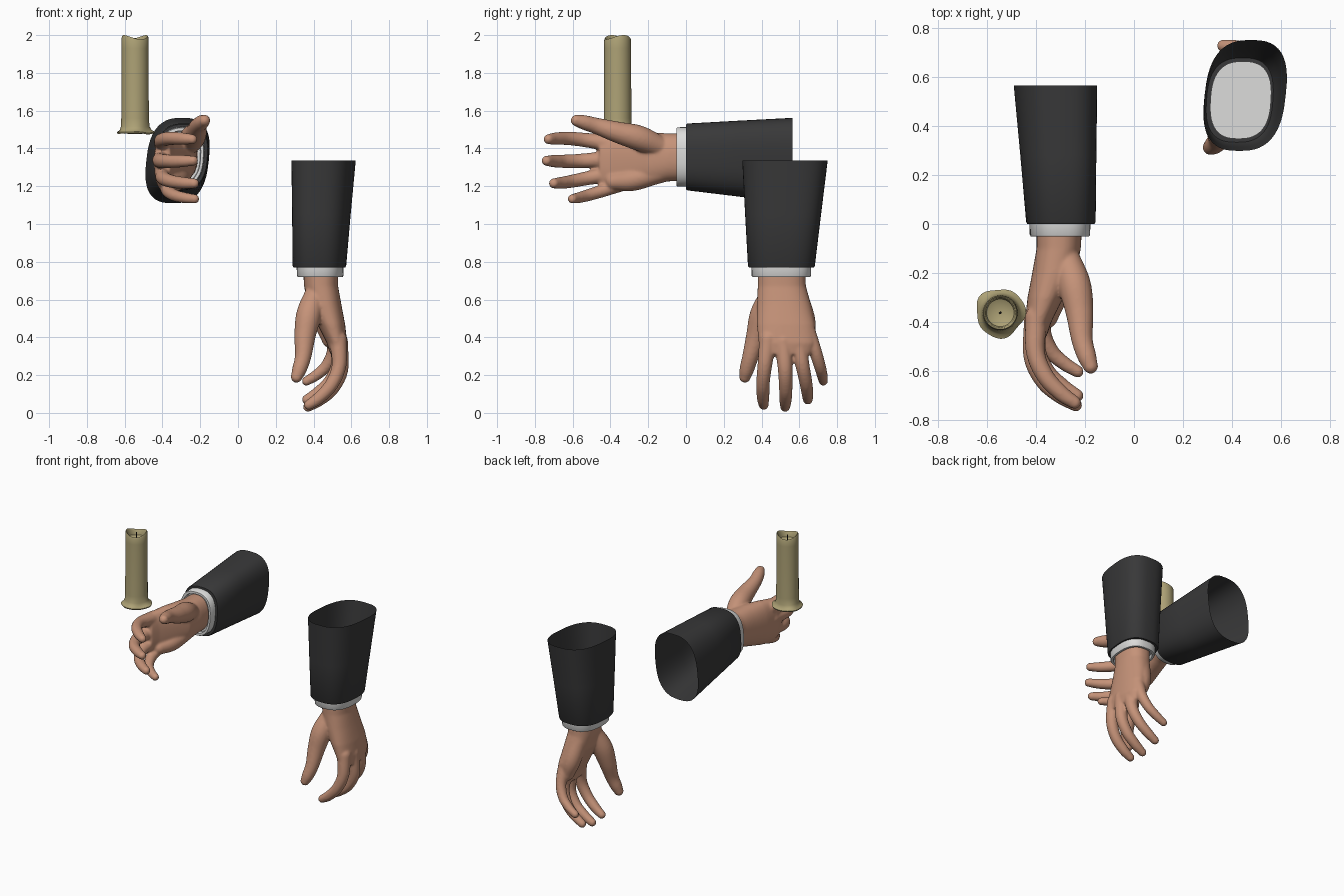
import bpy, bmesh, math
from mathutils import Vector

if "Cube" in bpy.data.objects:
    bpy.data.objects.remove(bpy.data.objects["Cube"])


def material(name, rgb):
    m = bpy.data.materials.new(name)
    m.use_nodes = True
    m.diffuse_color = (*rgb, 1)
    bsdf = m.node_tree.nodes["Principled BSDF"]
    bsdf.inputs["Base Color"].default_value = (*rgb, 1)
    bsdf.inputs["Roughness"].default_value = 0.7
    return m


SKIN = material("skin", (0.56, 0.29, 0.19))
CLOTH = material("black cloth", (0.04, 0.04, 0.041))
WHITE = material("white cuff", (0.72, 0.72, 0.71))
WAX = material("wax", (0.42, 0.36, 0.18))
WICK = material("dark wick", (0.02, 0.018, 0.015))


def finish(name, bm, mat, place=None):
    """Move the mesh into the world, fix normals and shade it."""
    if place:
        for v in bm.verts:
            v.co = place(v.co)
    bmesh.ops.recalc_face_normals(bm, faces=bm.faces)
    me = bpy.data.meshes.new(name)
    bm.to_mesh(me)
    bm.free()
    me.materials.append(mat)
    me.shade_smooth()
    me.set_sharp_from_angle(angle=math.radians(40))
    ob = bpy.data.objects.new(name, me)
    bpy.context.collection.objects.link(ob)
    return ob


def skin_rings(bm, rings, cap_start=True, cap_end=True):
    loops = [[bm.verts.new(p) for p in ring] for ring in rings]
    n = len(loops[0])
    for a, b in zip(loops, loops[1:]):
        for i in range(n):
            j = (i + 1) % n
            bm.faces.new((a[i], a[j], b[j], b[i]))
    if cap_start:
        bm.faces.new(loops[0])
    if cap_end:
        bm.faces.new(loops[-1])


# Local arm axes: x = toward fingertips, y = toward thumb, z = toward palm
def section(d, t0, t1, p0, p1, power=2.0, shear=0.0, n=48):
    ring = []
    for i in range(n):
        a = math.tau * i / n
        c, s = math.cos(a), math.sin(a)
        u = math.copysign(abs(c) ** (2 / power), c)
        v = math.copysign(abs(s) ** (2 / power), s)
        half = (p1 - p0) / 2
        p = (p0 + p1) / 2 + half * (v * (1 - shear) + u * shear)
        ring.append(Vector((d, (t0 + t1) / 2 + u * (t1 - t0) / 2, p)))
    return ring


def spline(points, steps=8):
    """Catmull-Rom through (d, t, p, radius) points."""
    pts = [Vector(p) for p in points]
    pts = [2 * pts[0] - pts[1]] + pts + [2 * pts[-1] - pts[-2]]
    out = []
    for a, b, c, d in zip(pts, pts[1:], pts[2:], pts[3:]):
        for k in range(steps):
            t = k / steps
            out.append(0.5 * (2 * b + (c - a) * t + (2 * a - 5 * b + 4 * c - d) * t ** 2
                              + (3 * b - a - 3 * c + d) * t ** 3))
    return out + [pts[-2]]


def digit(bm, points, n=20):
    """Rounded, tapered tube along a path."""
    path = spline(points)
    rings = []
    for i, q in enumerate(path):
        along = (path[min(i + 1, len(path) - 1)] - path[max(i - 1, 0)]).to_3d().normalized()
        side = along.cross(Vector((0, 1, 0))).normalized()
        up = side.cross(along)
        r = q.w + 0.002
        rings.append([q.to_3d() + r * (math.cos(math.tau * k / n) * side
                                       + math.sin(math.tau * k / n) * up) for k in range(n)])
    skin_rings(bm, rings)
    for q in (path[0], path[-1]):
        ball = bmesh.ops.create_icosphere(bm, subdivisions=3, radius=q.w + 0.002)
        bmesh.ops.translate(bm, verts=ball["verts"], vec=q.to_3d())


PALM = [(0.02, -0.125, 0.125, -0.10, 0.085), (0.10, -0.13, 0.125, -0.10, 0.08),
        (0.20, -0.158, 0.13, -0.118, 0.06), (0.30, -0.178, 0.13, -0.137, 0.01),
        (0.40, -0.18, 0.12, -0.148, -0.04), (0.46, -0.155, 0.11, -0.14, -0.06)]
DIGITS = [
    # thumb with its fleshy base
    [(0.14, 0.055, 0.02, 0.055), (0.25, 0.10, 0.055, 0.065), (0.36, 0.13, 0.075, 0.055),
     (0.47, 0.163, 0.085, 0.042), (0.54, 0.183, 0.105, 0.037), (0.58, 0.193, 0.12, 0.029)],
    # heel of the palm
    [(0.14, -0.08, 0.0, 0.055), (0.28, -0.12, -0.03, 0.058), (0.38, -0.13, -0.06, 0.045)],
    # index, middle, ring, little finger
    [(0.38, 0.07, -0.10, 0.045), (0.52, 0.088, -0.105, 0.037), (0.62, 0.098, -0.065, 0.034),
     (0.69, 0.097, 0.0, 0.031), (0.728, 0.094, 0.055, 0.025)],
    [(0.39, -0.01, -0.105, 0.045), (0.54, -0.02, -0.115, 0.037), (0.64, -0.023, -0.07, 0.034),
     (0.70, -0.022, -0.003, 0.031), (0.738, -0.02, 0.06, 0.025)],
    [(0.38, -0.085, -0.098, 0.043), (0.51, -0.11, -0.10, 0.036), (0.60, -0.128, -0.06, 0.033),
     (0.66, -0.137, 0.003, 0.03), (0.70, -0.14, 0.065, 0.025)],
    [(0.34, -0.14, -0.075, 0.04), (0.44, -0.178, -0.075, 0.033), (0.52, -0.203, -0.04, 0.03),
     (0.57, -0.216, 0.015, 0.027), (0.602, -0.222, 0.068, 0.023)],
]


def arm(prefix, place):
    # Sleeve: open tapered shell with its hem turned in to the cuff
    bm = bmesh.new()
    skin_rings(bm, [section(-0.565, -0.245, 0.207, -0.213, 0.167, 2.7, 0.13),
                    section(-0.28, -0.21, 0.192, -0.182, 0.159, 2.7, 0.11),
                    section(-0.008, -0.177, 0.177, -0.153, 0.151, 2.7, 0.08),
                    section(0.0, -0.172, 0.172, -0.148, 0.146, 2.7, 0.08),
                    section(0.0, -0.15, 0.15, -0.128, 0.12, 2.7, 0.08)], False, False)
    finish(prefix + "_sleeve", bm, CLOTH, place)

    # Shirt cuff: short band closed inside the sleeve
    bm = bmesh.new()
    skin_rings(bm, [section(-0.012, -0.158, 0.158, -0.138, 0.128, 2.6, 0.07),
                    section(0.044, -0.157, 0.157, -0.136, 0.126, 2.6, 0.07),
                    section(0.05, -0.153, 0.153, -0.132, 0.122, 2.6, 0.07),
                    section(0.05, -0.138, 0.138, -0.117, 0.107, 2.6, 0.07),
                    section(0.025, -0.135, 0.135, -0.114, 0.104, 2.6, 0.07)])
    finish(prefix + "_cuff", bm, WHITE, place)

    # Hand: palm and digits fused into one soft surface
    bm = bmesh.new()
    skin_rings(bm, [section(*row, power=2.3) for row in PALM])
    for points in DIGITS:
        digit(bm, points)
    hand = finish(prefix + "_hand", bm, SKIN, place)
    fuse = hand.modifiers.new("fuse", "REMESH")
    fuse.mode = "VOXEL"
    fuse.voxel_size = 0.007
    fuse.use_smooth_shade = True
    soften = hand.modifiers.new("soften", "SMOOTH")
    soften.factor = 0.5
    soften.iterations = 9


arm("right", lambda v: Vector((-0.297 + v.z, -v.x, 1.355 + v.y)))
arm("left", lambda v: Vector((0.43 - v.z, 0.505 - v.y, 0.77 - v.x)))


# Candle: turned profile with a wavy foot and a melted rim
def candle_ring(r, z, foot, rim, n=40):
    ring = []
    for i in range(n):
        a = math.tau * i / n
        wave = 0.6 * math.sin(3 * a + 0.5) + 0.4 * math.sin(5 * a + 2)
        rr = r * (1 + 0.09 * foot * wave)
        ring.append((-0.545 + rr * math.cos(a), -0.362 + rr * math.sin(a),
                     z + 0.011 * rim * math.sin(2 * a + 0.6) + 0.004 * foot * wave))
    return ring


bm = bmesh.new()
PROFILE = [(0.07, 1.482, 0, 0), (0.097, 1.478, 1, 0), (0.1, 1.486, 1, 0), (0.085, 1.496, 0.6, 0),
           (0.076, 1.515, 0.2, 0), (0.073, 1.56, 0, 0), (0.071, 1.93, 0, 0), (0.071, 1.98, 0, 1),
           (0.067, 1.989, 0, 1), (0.061, 1.983, 0, 1), (0.056, 1.945, 0, 0.3), (0.03, 1.93, 0, 0)]
skin_rings(bm, [candle_ring(*row) for row in PROFILE])
finish("candle", bm, WAX)

bm = bmesh.new()
bmesh.ops.create_cone(bm, cap_ends=True, segments=10, radius1=0.005, radius2=0.004, depth=0.06)
finish("wick", bm, WICK, lambda v: v + Vector((-0.545, -0.362, 1.955)))
